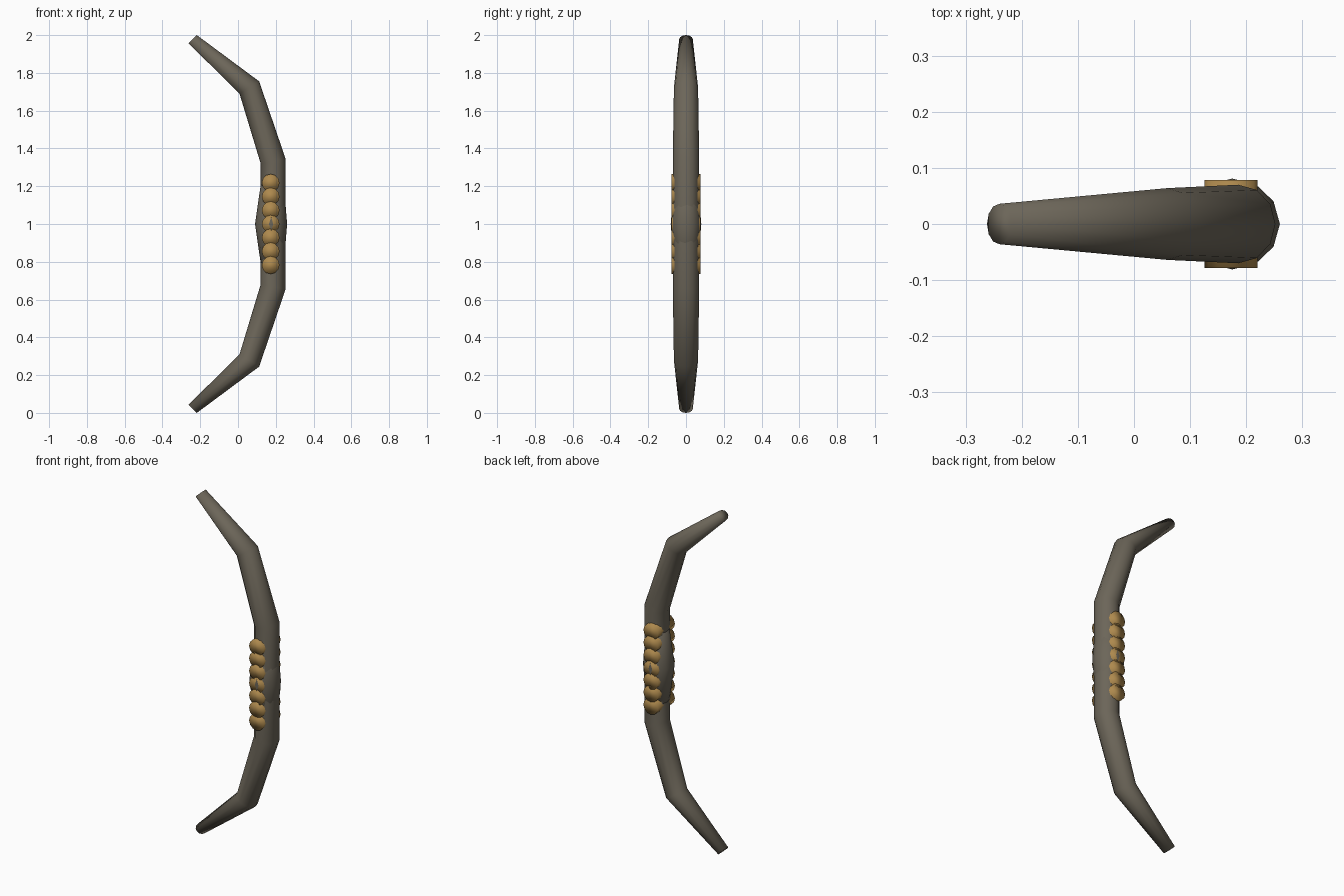
import bpy, bmesh, math
from mathutils import Vector

if "Cube" in bpy.data.objects:
    bpy.data.objects.remove(bpy.data.objects["Cube"])


def material(name, rgb):
    m = bpy.data.materials.new(name)
    m.diffuse_color = (*rgb, 1)
    m.use_nodes = True
    m.node_tree.nodes["Principled BSDF"].inputs["Base Color"].default_value = m.diffuse_color
    return m


wood = material("grey_brown_wood", (0.15, 0.132, 0.1))
gold = material("gold", (0.42, 0.25, 0.075))


def tube(name, sections, mat, sides=12):
    """Loft elliptical rings; each section is (inner xz point, outer xz point, y radius)."""
    bm = bmesh.new()
    rings = []
    for a, b, ry in sections:
        a, b = Vector((a[0], 0, a[1])), Vector((b[0], 0, b[1]))
        c, u = (a + b) / 2, (b - a) / 2
        rings.append([bm.verts.new(c + u * math.cos(t) + Vector((0, ry * math.sin(t), 0)))
                      for t in (2 * math.pi * i / sides for i in range(sides))])
    for p, q in zip(rings, rings[1:]):
        for i in range(sides):
            j = (i + 1) % sides
            bm.faces.new((p[i], p[j], q[j], q[i]))
    bm.faces.new(rings[0][::-1])
    bm.faces.new(rings[-1])
    bmesh.ops.recalc_face_normals(bm, faces=bm.faces)
    me = bpy.data.meshes.new(name)
    bm.to_mesh(me)
    bm.free()
    me.materials.append(mat)
    ob = bpy.data.objects.new(name, me)
    bpy.context.collection.objects.link(ob)
    me.shade_smooth()
    return ob


# bow limbs: upper half sections, mirrored about z = 1
upper = [((0.12, 1.32), (0.252, 1.345), 0.07),
         ((0.008, 1.69), (0.112, 1.755), 0.064),
         ((-0.262, 1.957), (-0.218, 2.0), 0.036)]
lower = [((a[0], 2 - a[1]), (b[0], 2 - b[1]), r) for a, b, r in reversed(upper)]
tube("bow_limbs", lower + upper, wood)

# swollen grip around the middle
tube("grip", [((0.135, 0.69), (0.235, 0.69), 0.055),
              ((0.09, 1.0), (0.26, 1.0), 0.081),
              ((0.135, 1.31), (0.235, 1.31), 0.055)], wood)

# row of gold studs passing through the grip
for i in range(7):
    bpy.ops.mesh.primitive_cylinder_add(vertices=12, radius=0.047, depth=0.156,
                                        location=(0.173, 0, 1 + (i - 3) * 0.0725),
                                        rotation=(math.pi / 2, 0, 0))
    ob = bpy.context.object
    ob.name = f"grip_stud_{i + 1}"
    ob.data.materials.append(gold)
    ob.data.shade_smooth()
